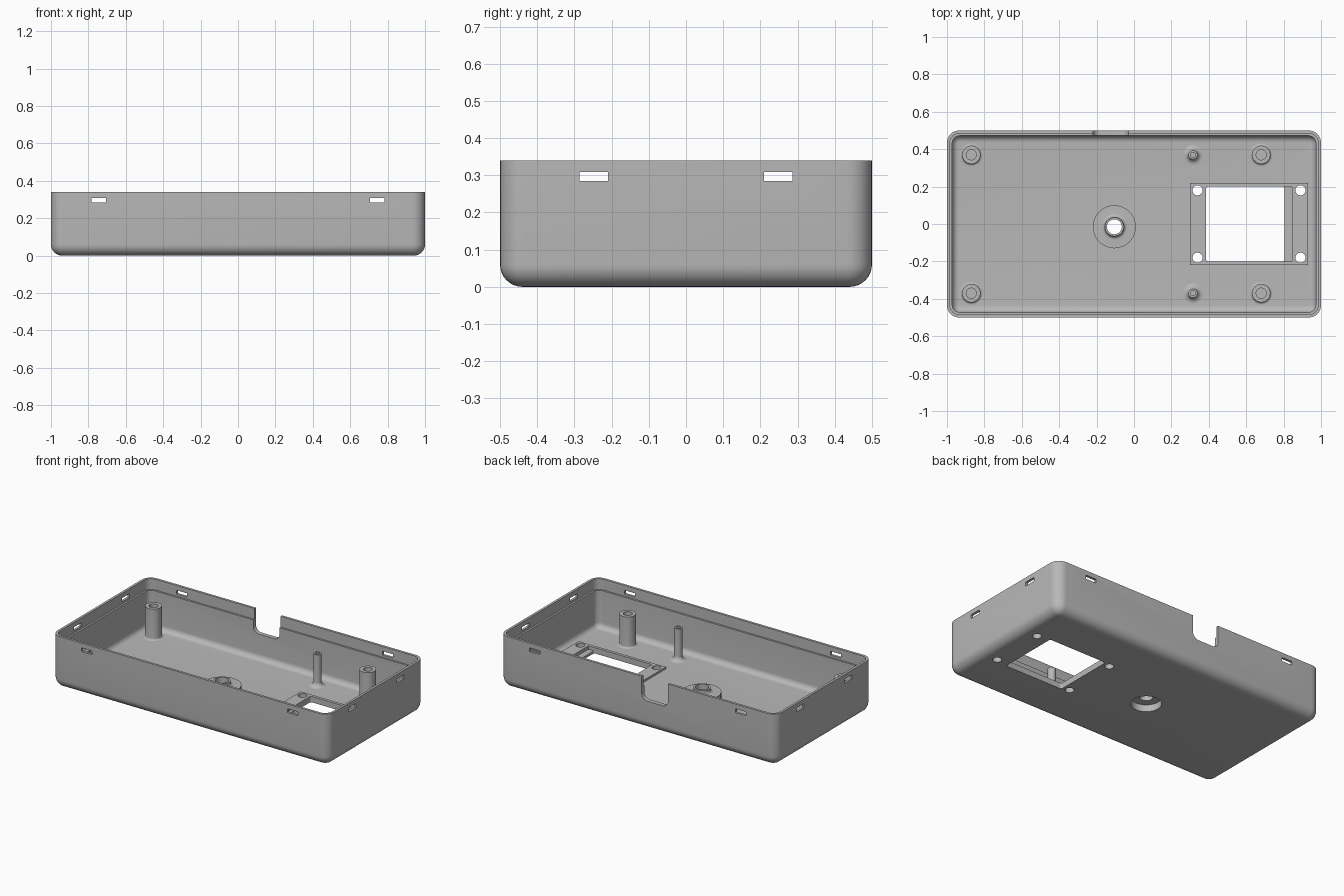
import bpy, bmesh, math
from mathutils import Matrix, Vector

if "Cube" in bpy.data.objects:
    bpy.data.objects.remove(bpy.data.objects["Cube"])

# One matte grey plastic
GREY = (0.48, 0.48, 0.48, 1)
plastic = bpy.data.materials.new("grey_plastic")
plastic.use_nodes = True
plastic.diffuse_color = GREY
plastic.node_tree.nodes["Principled BSDF"].inputs["Base Color"].default_value = GREY

FLOOR, TOP = 0.025, 0.34


def rounded(hx, hy, r, z, n=8):
    """Rounded rectangle outline; a circle when hx = hy = r."""
    pts = []
    for q, (sx, sy) in enumerate(((1, 1), (-1, 1), (-1, -1), (1, -1))):
        for i in range(n + 1):
            a = (q + i / n) * math.pi / 2
            pts.append((sx * (hx - r) + r * math.cos(a), sy * (hy - r) + r * math.sin(a), z))
    return pts


def loft(name, rings, at=(0, 0, 0), turn=None, loop=False):
    """Skin a stack of outlines; cap the ends or join them in a loop."""
    bm = bmesh.new()
    rows = [[bm.verts.new(p) for p in ring] for ring in rings]
    pairs = list(zip(rows, rows[1:]))
    if loop:
        pairs.append((rows[-1], rows[0]))
    else:
        bm.faces.new(rows[0])
        bm.faces.new(rows[-1])
    for a, b in pairs:
        for i in range(len(a)):
            j = (i + 1) % len(a)
            bm.faces.new((a[i], a[j], b[j], b[i]))
    bmesh.ops.remove_doubles(bm, verts=bm.verts, dist=1e-5)
    bmesh.ops.recalc_face_normals(bm, faces=bm.faces)
    if turn:
        bm.transform(turn)
    bm.transform(Matrix.Translation(Vector(at)))
    mesh = bpy.data.meshes.new(name)
    bm.to_mesh(mesh)
    bm.free()
    mesh.materials.append(plastic)
    obj = bpy.data.objects.new(name, mesh)
    bpy.context.collection.objects.link(obj)
    return obj


def lathe(name, profile, at, loop=False):
    return loft(name, [rounded(r, r, r, z) for r, z in profile], at, loop=loop)


def block(name, x0, x1, y0, y1, z0, z1, r=0.0):
    hx, hy = (x1 - x0) / 2, (y1 - y0) / 2
    return loft(name, [rounded(hx, hy, r, z0), rounded(hx, hy, r, z1)],
                ((x0 + x1) / 2, (y0 + y1) / 2, 0))


def cove(r, z, size, steps=6):
    """Concave fillet from a flat at height z up onto a cylinder of radius r."""
    return [(r + size * (1 - math.sin(a)), z + size * (1 - math.cos(a)))
            for a in (i / steps * math.pi / 2 for i in range(steps + 1))]


def cut(target, cutters):
    for c in cutters:
        mod = target.modifiers.new("cut", 'BOOLEAN')
        mod.operation, mod.solver, mod.object = 'DIFFERENCE', 'EXACT', c
    bpy.context.view_layer.update()
    dg = bpy.context.evaluated_depsgraph_get()
    mesh = bpy.data.meshes.new_from_object(target.evaluated_get(dg))
    target.modifiers.clear()
    target.data = mesh


# Tray shell: rounded underside, rim with a thin lip, inner wall and floor
def inset(d, z, corner):
    return rounded(1 - d, 0.5 - d, corner, z)


R, WALL, COVE = 0.06, 0.028, 0.035
quarter = [i / 8 * math.pi / 2 for i in range(9)]
outline = [inset(R * (1 - math.sin(a)), R * (1 - math.cos(a)), 0.066 - R * (1 - math.sin(a)))
           for a in quarter]
outline += [inset(0, TOP, 0.066), inset(0.016, TOP, 0.05),
            inset(0.016, 0.27, 0.05), inset(WALL, 0.27, 0.04)]
outline += [inset(WALL + COVE * (1 - math.sin(a)), FLOOR + COVE * (1 - math.cos(a)),
                  0.04 - COVE * (1 - math.sin(a))) for a in reversed(quarter)]
shell = loft("tray_shell", outline)

# Raised frame around the window
frame = block("window_frame", 0.3, 0.93, -0.22, 0.22, 0.01, 0.038)

# Window, its sunken ledge and the four screw holes
window_cuts = [block("window_cutter", 0.385, 0.805, -0.2, 0.2, -0.1, 0.2, 0.012),
               block("ledge_cutter", 0.78, 0.845, -0.199, 0.199, 0.016, 0.2)]
for x in (0.34, 0.89):
    for y in (-0.18, 0.18):
        window_cuts.append(lathe("screw_cutter", [(0.027, -0.1), (0.027, 0.2)], (x, y, 0)))

# Snap slots in all four walls, cable notch in the back, knob bore in the floor
shell_cuts = []
for s in (-1, 1):
    for side in (-1, 1):
        x, y = s * 0.745, side * 0.5
        shell_cuts.append(block("slot_cutter", x - 0.038, x + 0.038, y - 0.05, y + 0.05, 0.284, 0.309))
        x, y = side, s * 0.248
        shell_cuts.append(block("slot_cutter", x - 0.05, x + 0.05, y - 0.038, y + 0.038, 0.284, 0.309))
shell_cuts.append(loft("notch_cutter",
                       [rounded(0.095, 0.2, 0.04, -0.08), rounded(0.095, 0.2, 0.04, 0.08)],
                       (-0.125, 0.5, 0.388), Matrix.Rotation(math.pi / 2, 4, 'X')))
BOSS = (-0.105, -0.015, 0)
shell_cuts.append(lathe("bore_cutter", [(0.09, -0.1), (0.09, 0.2)], BOSS))

cut(shell, shell_cuts + window_cuts)
cut(frame, window_cuts)
for c in shell_cuts + window_cuts:
    bpy.data.objects.remove(c)

# Round boss with a raised collar, hollow from below
parts = [shell, frame]
parts.append(lathe("round_boss", [(0.115, 0.005), (0.115, 0.063)] + cove(0.051, 0.063, 0.018)
                   + [(0.051, 0.094), (0.04, 0.094), (0.04, 0.045), (0.09, 0.045), (0.09, 0.005)],
                   BOSS, loop=True))


# Standoff posts with blind holes and filleted feet
def post(name, x, y, r, hole, height, foot):
    profile = [(r + foot, 0.012)] + cove(r, FLOOR, foot)
    profile += [(r, height), (hole, height), (hole, 0.08)]
    parts.append(lathe(name, profile, (x, y, 0)))


for side, y in (("front", -0.37), ("back", 0.37)):
    post(side + "_right_post", -0.87, y, 0.049, 0.027, 0.228, 0.012)
    post(side + "_left_post", 0.68, y, 0.049, 0.027, 0.228, 0.012)
    post(side + "_thin_post", 0.315, y, 0.024, 0.013, 0.235, 0.03)

# Smooth curves, crisp edges
bpy.ops.object.select_all(action='DESELECT')
for p in parts:
    p.select_set(True)
bpy.context.view_layer.objects.active = shell
bpy.ops.object.shade_smooth_by_angle(angle=math.radians(32))
